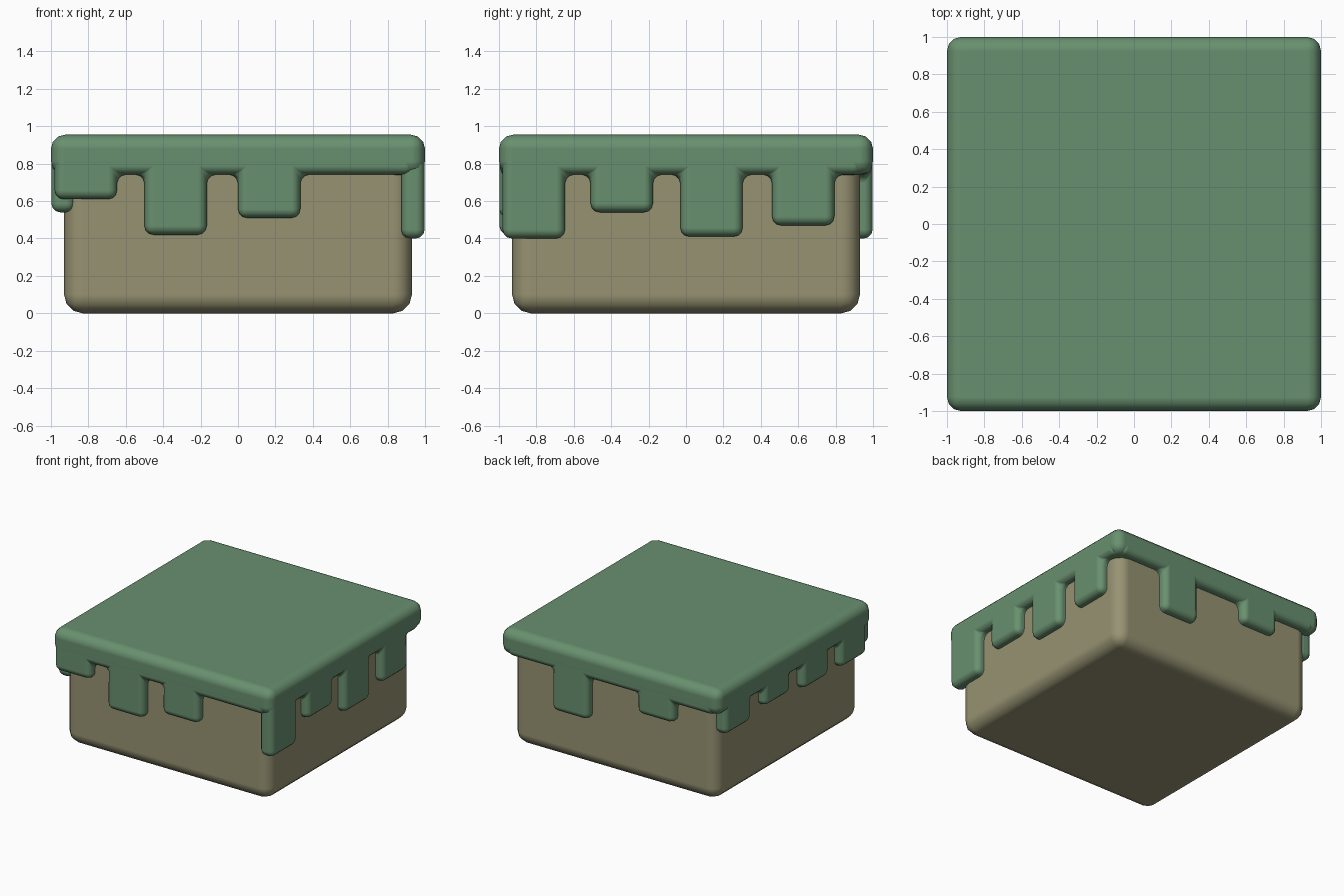
import bpy
import bmesh
from math import radians
from mathutils import Matrix

if "Cube" in bpy.data.objects:
    bpy.data.objects.remove(bpy.data.objects["Cube"])


def material(name, rgb):
    m = bpy.data.materials.new(name)
    m.diffuse_color = (*rgb, 1)
    m.use_nodes = True
    m.node_tree.nodes["Principled BSDF"].inputs["Base Color"].default_value = m.diffuse_color
    return m


GREEN = material("grass_green", (0.14, 0.28, 0.16))
EARTH = material("earth_tan", (0.31, 0.29, 0.17))


def finish(name, bm, mat, bevel):
    """Turn a bmesh into a smooth object with rounded edges."""
    bmesh.ops.recalc_face_normals(bm, faces=bm.faces)
    for f in bm.faces:
        f.smooth = True
    me = bpy.data.meshes.new(name)
    bm.to_mesh(me)
    bm.free()
    me.materials.append(mat)
    ob = bpy.data.objects.new(name, me)
    bpy.context.collection.objects.link(ob)
    mod = ob.modifiers.new("rounding", 'BEVEL')
    mod.width = bevel
    mod.segments = 3
    mod.limit_method = 'ANGLE'
    mod.angle_limit = radians(30)
    mod.harden_normals = True
    return ob


def block(name, half, z0, z1, mat, bevel):
    bm = bmesh.new()
    bmesh.ops.create_cube(bm, size=1)
    for v in bm.verts:
        v.co = (v.co.x * 2 * half, v.co.y * 2 * half, z0 + (v.co.z + 0.5) * (z1 - z0))
    return finish(name, bm, mat, bevel)


# Ground block and the turf slab on it
block("ground_block", 0.93, 0, 0.9, EARTH, 0.1)
block("turf_slab", 1.0, 0.74, 0.955, GREEN, 0.075)

RIM, TOP, W, DEPTH = 0.742, 0.885, 0.333, 0.125


def hanging_turf(name, drips, angle):
    """One side strip: drips are (start, bottom z), left to right seen from outside."""
    lo, hi = drips[0][0], drips[-1][0] + W
    pts = []
    if lo > -0.85:
        pts.append((-0.94, RIM))
    for i, (u, z) in enumerate(drips):
        if i or pts:
            pts.append((u, RIM))
        pts += [(u, z), (u + W, z)]
        if i < len(drips) - 1 or hi < 0.85:
            pts.append((u + W, RIM))
    if hi < 0.85:
        pts.append((0.94, RIM))
    pts += [(pts[-1][0], TOP), (pts[0][0], TOP)]
    bm = bmesh.new()
    face = bm.faces.new([bm.verts.new((u, -0.998, z)) for u, z in pts])
    ext = bmesh.ops.extrude_face_region(bm, geom=[face], use_keep_orig=True)
    for v in ext["geom"]:
        if isinstance(v, bmesh.types.BMVert):
            v.co.y += DEPTH
    bmesh.ops.rotate(bm, verts=bm.verts, cent=(0, 0, 0),
                     matrix=Matrix.Rotation(radians(angle), 3, 'Z'))
    finish(name, bm, GREEN, 0.048)


# Turf hanging over each side
hanging_turf("front_turf", [(-0.98, 0.61), (-0.5, 0.42), (0.0, 0.51)], 0)
hanging_turf("right_turf", [(-0.98, 0.40), (-0.51, 0.54), (-0.03, 0.41), (0.46, 0.47)], 90)
hanging_turf("back_turf", [(-0.53, 0.40), (0.245, 0.58)], 180)
hanging_turf("left_turf", [(-0.90, 0.56), (-0.39, 0.60), (0.11, 0.55), (0.60, 0.54)], 270)
